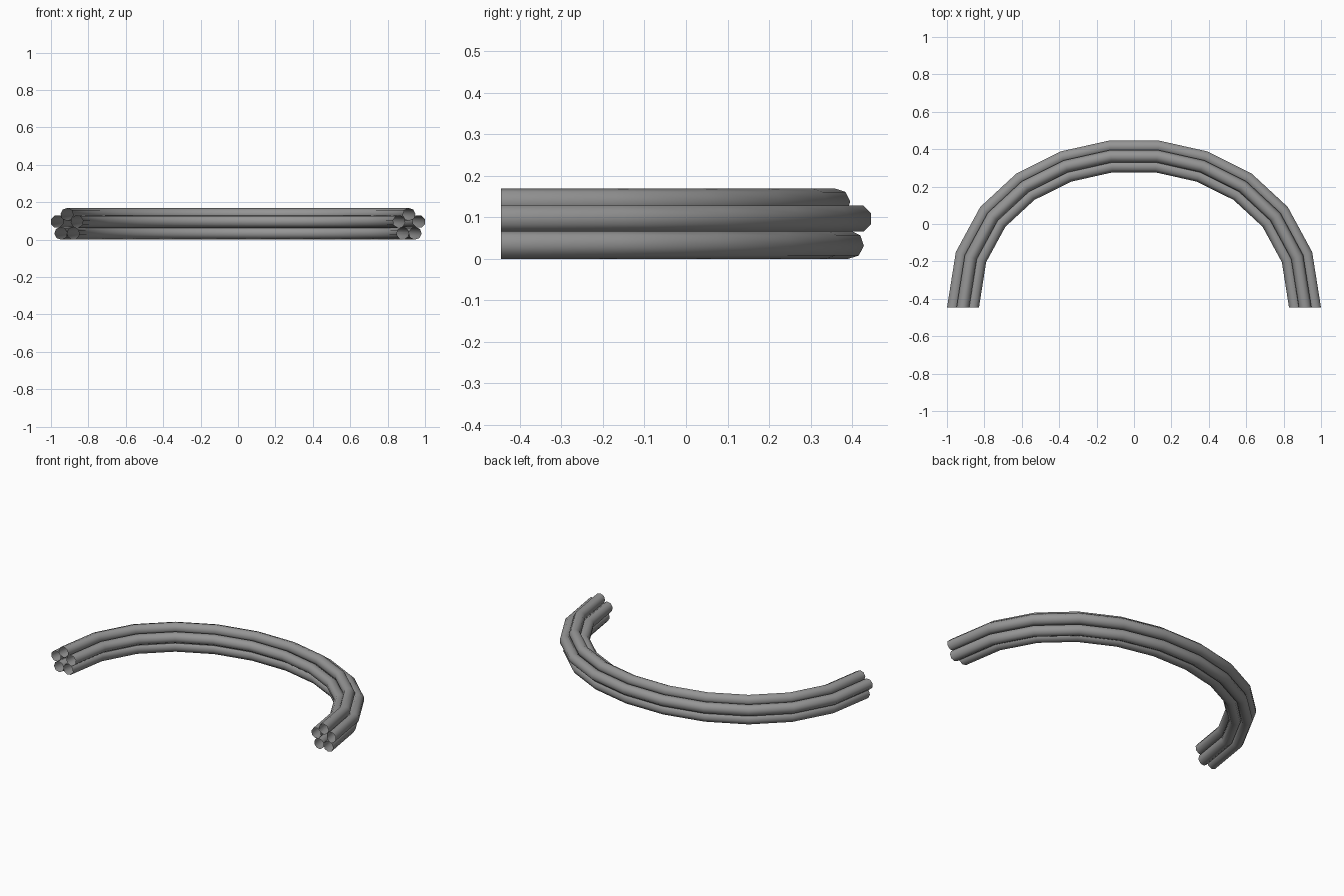
import bpy, bmesh, math
from mathutils import Vector

cube = bpy.data.objects.get("Cube")
if cube:
    bpy.data.objects.remove(cube, do_unlink=True)

HALF_WIDTH, HANDLE, END_Y = 0.915, 1.086, -0.446   # arch path
SEGMENTS, SIDES = 11, 8
BUNDLE_RADIUS, TUBE_RADIUS, CENTRE_Z = 0.056, 0.034, 0.079

grey = bpy.data.materials.new("plain grey")
grey.use_nodes = True
colour = (0.3, 0.3, 0.3, 1)
grey.diffuse_color = colour
grey.node_tree.nodes["Principled BSDF"].inputs["Base Color"].default_value = colour


def path(t):
    """Point on the arch and its outward normal."""
    point = Vector((HALF_WIDTH * (6*t*t - 4*t**3 - 1), END_Y + 3*HANDLE*t*(1 - t), CENTRE_Z))
    tangent = Vector((12 * HALF_WIDTH * t * (1 - t), 3 * HANDLE * (1 - 2*t), 0)).normalized()
    return point, Vector((-tangent.y, tangent.x, 0))


def tube(name, angle):
    """Open-ended tube swept along the arch, offset from its centre line."""
    twist = angle - math.radians(18) + math.pi / SIDES
    bm = bmesh.new()
    rings = []
    for i in range(SEGMENTS + 1):
        point, out = path(i / SEGMENTS)
        ring = []
        for k in range(SIDES):
            a = twist + 2 * math.pi * k / SIDES
            u = BUNDLE_RADIUS * math.cos(angle) + TUBE_RADIUS * math.cos(a)
            v = BUNDLE_RADIUS * math.sin(angle) + TUBE_RADIUS * math.sin(a)
            ring.append(bm.verts.new(point + out * u + Vector((0, 0, v))))
        rings.append(ring)
    for a, b in zip(rings, rings[1:]):
        for k in range(SIDES):
            n = (k + 1) % SIDES
            bm.faces.new((a[k], a[n], b[n], b[k]))
    bmesh.ops.recalc_face_normals(bm, faces=bm.faces)
    # Make the walls face away from the tube centre
    mid = sum((v.co for v in rings[0]), Vector()) / SIDES
    bm.normal_update()
    face = bm.faces[:][0]
    if face.normal.dot(face.calc_center_median() - mid) < 0:
        bmesh.ops.reverse_faces(bm, faces=bm.faces)
    for f in bm.faces:
        f.smooth = True
    mesh = bpy.data.meshes.new(name)
    bm.to_mesh(mesh)
    bm.free()
    mesh.materials.append(grey)
    obj = bpy.data.objects.new(name, mesh)
    bpy.context.collection.objects.link(obj)


# Bundle of five tubes packed in a pentagon
names = ["outer_tube", "top_tube", "inner_tube", "lower_inner_tube", "lower_outer_tube"]
for i, name in enumerate(names):
    tube(name, math.radians(18 + 72 * i))
